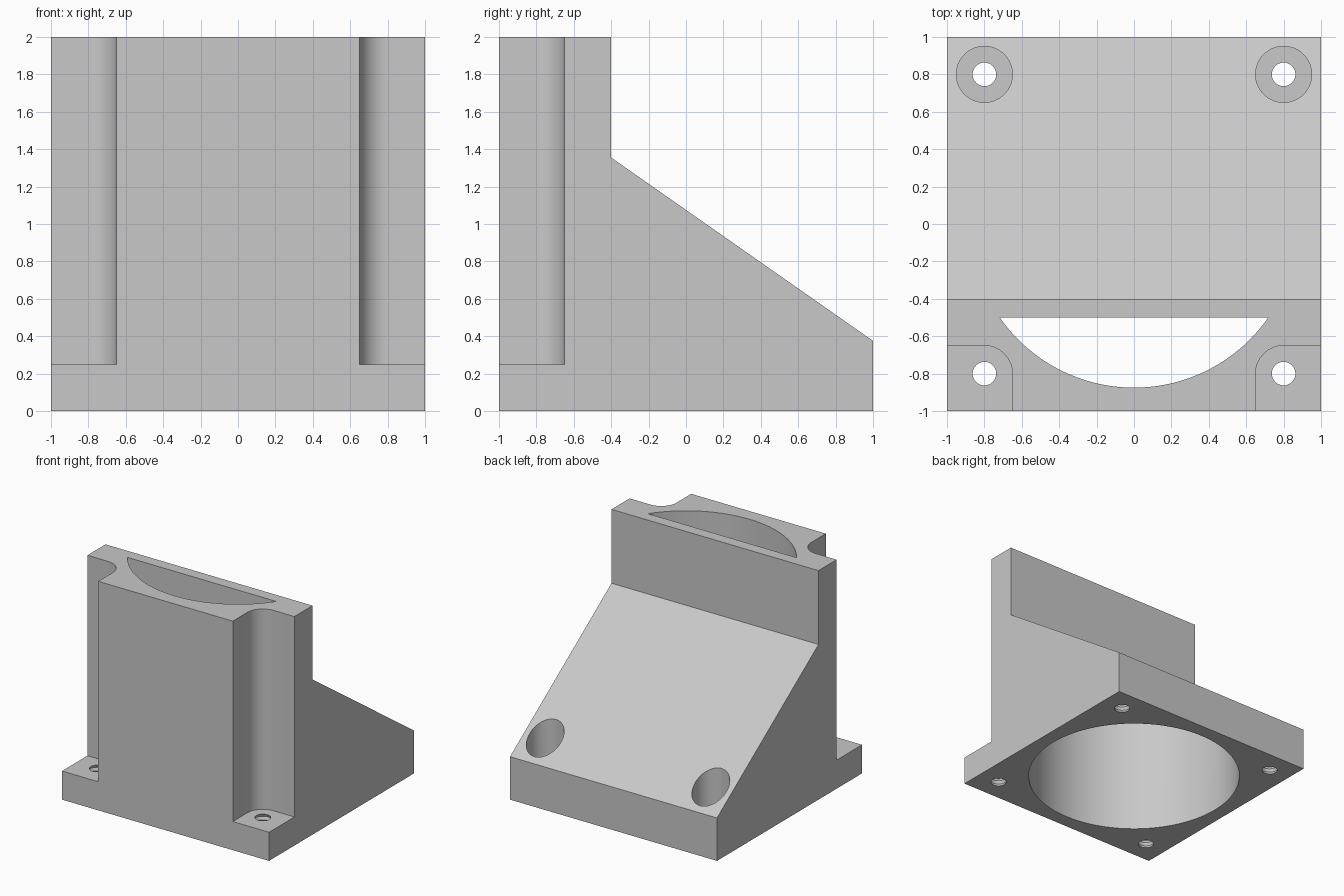
import bpy
import bmesh
from math import sin, cos, pi, radians, hypot
from mathutils import Vector

cube = bpy.data.objects.get("Cube")
if cube:
    bpy.data.objects.remove(cube, do_unlink=True)

grey = bpy.data.materials.new("plain grey")
grey.use_nodes = True
grey.diffuse_color = (0.58, 0.58, 0.58, 1)
grey.node_tree.nodes["Principled BSDF"].inputs["Base Color"].default_value = grey.diffuse_color


def make_object(name, bm):
    bmesh.ops.recalc_face_normals(bm, faces=bm.faces)
    mesh = bpy.data.meshes.new(name)
    bm.to_mesh(mesh)
    bm.free()
    mesh.materials.append(grey)
    obj = bpy.data.objects.new(name, mesh)
    bpy.context.collection.objects.link(obj)
    return obj


def prism(name, points, extrude):
    """Extrude a closed 3D outline along a vector."""
    bm = bmesh.new()
    face = bm.faces.new([bm.verts.new(p) for p in points])
    new = bmesh.ops.extrude_face_region(bm, geom=[face])["geom"]
    verts = [v for v in new if isinstance(v, bmesh.types.BMVert)]
    bmesh.ops.translate(bm, verts=verts, vec=Vector(extrude))
    return make_object(name, bm)


def lathe(name, profile, x, y, sides):
    """Turn a (radius, height) profile about a vertical axis."""
    bm = bmesh.new()
    rings = [[bm.verts.new((x + r * cos(2 * pi * i / sides),
                            y + r * sin(2 * pi * i / sides), z))
              for i in range(sides)] for r, z in profile]
    for low, high in zip(rings, rings[1:]):
        for i in range(sides):
            j = (i + 1) % sides
            bm.faces.new((low[i], low[j], high[j], high[i]))
    bm.faces.new(rings[0])
    bm.faces.new(rings[-1])
    return make_object(name, bm)


def combine(target, tool, operation="DIFFERENCE"):
    mod = target.modifiers.new("cut", "BOOLEAN")
    mod.operation = operation
    mod.solver = "EXACT"
    mod.object = tool
    bpy.context.view_layer.objects.active = target
    bpy.ops.object.modifier_apply(modifier=mod.name)
    bpy.data.objects.remove(tool, do_unlink=True)


flange, top = 0.25, 2.0
wall, hole_at, boss = 0.1, 0.8, 0.15
tower_y, shoulder, rear_z = -0.4, 1.355, 0.375
slope = (rear_z - shoulder) / (1 - tower_y)

# Duct body: side profile stretched across the width
outline = [(-1, 0), (1, 0), (1, rear_z), (tower_y, shoulder), (tower_y, top), (-1, top)]
duct = prism("duct_body", [(-1, y, z) for y, z in outline], (2, 0, 0))

# Round air passage limited by the inside of the sloped roof and rear wall
inner_y = tower_y - wall
drop = wall * hypot(1, slope)


def roof(y):
    return shoulder + slope * (y - tower_y) - drop


inside = [(-1, -1), (1, -1), (1, roof(1)), (inner_y, roof(inner_y)), (inner_y, 3), (-1, 3)]
passage = lathe("air_passage", [(0.875, -0.5), (0.875, 2.5)], 0, 0, 128)
limit = prism("passage_limit", [(-1.2, y, z) for y, z in inside], (2.4, 0, 0))
combine(passage, limit, "INTERSECT")
combine(duct, passage)

# Ridged bore for the screws
pitch, crest, root = 0.05, 0.063, 0.075
bore = [(root if i % 2 == 0 else crest, -pitch / 2 + i * pitch / 2) for i in range(13)]

for side in (-1, 1):
    # Front corner recess with a rounded inner edge
    arc = [(hole_at - boss * cos(a), -hole_at + boss * sin(a))
           for a in (pi / 2 * i / 16 for i in range(17))]
    corner = [(hole_at - boss, -1.2)] + arc + [(1.2, -hole_at + boss), (1.2, -1.2)]
    recess = prism("corner_recess", [(side * x, y, flange) for x, y in corner], (0, 0, top))
    combine(duct, recess)
    # Rear screw head pocket through the slope
    pocket = lathe("screw_pocket", [(boss, flange), (boss, top)], side * hole_at, hole_at, 64)
    combine(duct, pocket)
    for y in (-hole_at, hole_at):
        combine(duct, lathe("screw_bore", bore, side * hole_at, y, 32))

# Smooth curved walls, crisp edges
bpy.ops.object.select_all(action="DESELECT")
duct.select_set(True)
bpy.context.view_layer.objects.active = duct
bpy.ops.object.shade_smooth_by_angle(angle=radians(25))
